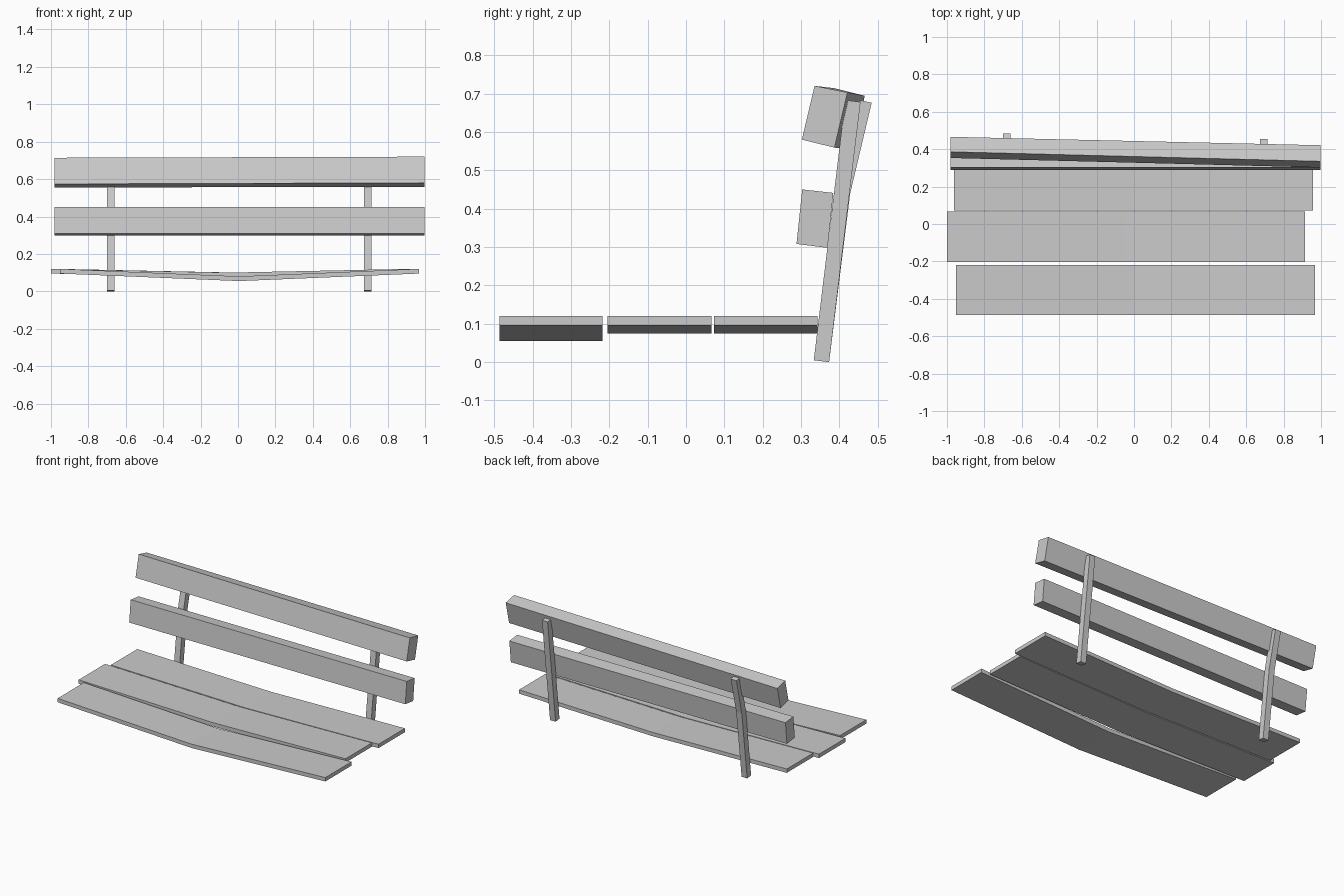
import bpy, bmesh

if "Cube" in bpy.data.objects:
    bpy.data.objects.remove(bpy.data.objects["Cube"])


def loft(name, rings):
    """Skin a solid through a list of four-cornered rings."""
    bm = bmesh.new()
    loops = [[bm.verts.new(p) for p in ring] for ring in rings]
    for a, b in zip(loops, loops[1:]):
        for i in range(4):
            j = (i + 1) % 4
            bm.faces.new((a[i], a[j], b[j], b[i]))
    bm.faces.new(loops[0])
    bm.faces.new(loops[-1])
    bmesh.ops.recalc_face_normals(bm, faces=bm.faces)
    mesh = bpy.data.meshes.new(name)
    bm.to_mesh(mesh)
    bm.free()
    obj = bpy.data.objects.new(name, mesh)
    bpy.context.collection.objects.link(obj)
    return obj


# Seat planks: thin boards sagging in the middle
def plank(name, x0, x1, y0, y1, sag):
    rings = []
    for x, drop in ((x0, 0), ((x0 + x1) / 2, sag), (x1, 0)):
        lo, hi = 0.095 - drop, 0.12 - drop
        rings.append([(x, y0, lo), (x, y1, lo), (x, y1, hi), (x, y0, hi)])
    loft(name, rings)


plank("seat_plank_front", -0.953, 0.967, -0.486, -0.218, 0.04)
plank("seat_plank_middle", -1.0, 0.914, -0.204, 0.066, 0.02)
plank("seat_plank_back", -0.963, 0.957, 0.073, 0.343, 0.02)


# Backrest rails: tilted beams, profile (y, z) at each end
def rail(name, left, right):
    loft(name, [[(-0.982, y, z) for y, z in left],
                [(0.998, y, z) for y, z in right]])


low = [(0.288, 0.308), (0.369, 0.298), (0.384, 0.441), (0.303, 0.45)]
rail("backrest_rail_lower", low, low)
rail("backrest_rail_upper",
     [(0.353, 0.574), (0.434, 0.555), (0.466, 0.694), (0.386, 0.714)],
     [(0.302, 0.58), (0.387, 0.559), (0.421, 0.703), (0.335, 0.72)])


# Back posts: leaning bars, path as (front y, z, back y, z)
def post(name, x, path):
    loft(name, [[(x - 0.02, fy, fz), (x + 0.02, fy, fz),
                 (x + 0.02, by, bz), (x - 0.02, by, bz)]
                for fy, fz, by, bz in path])


foot = (0.333, 0.005, 0.373, 0.0)
post("back_post_right", 0.694, [foot, (0.415, 0.683, 0.455, 0.678)])
post("back_post_left", -0.68, [foot, (0.387, 0.447, 0.428, 0.44),
                               (0.443, 0.685, 0.484, 0.676)])
